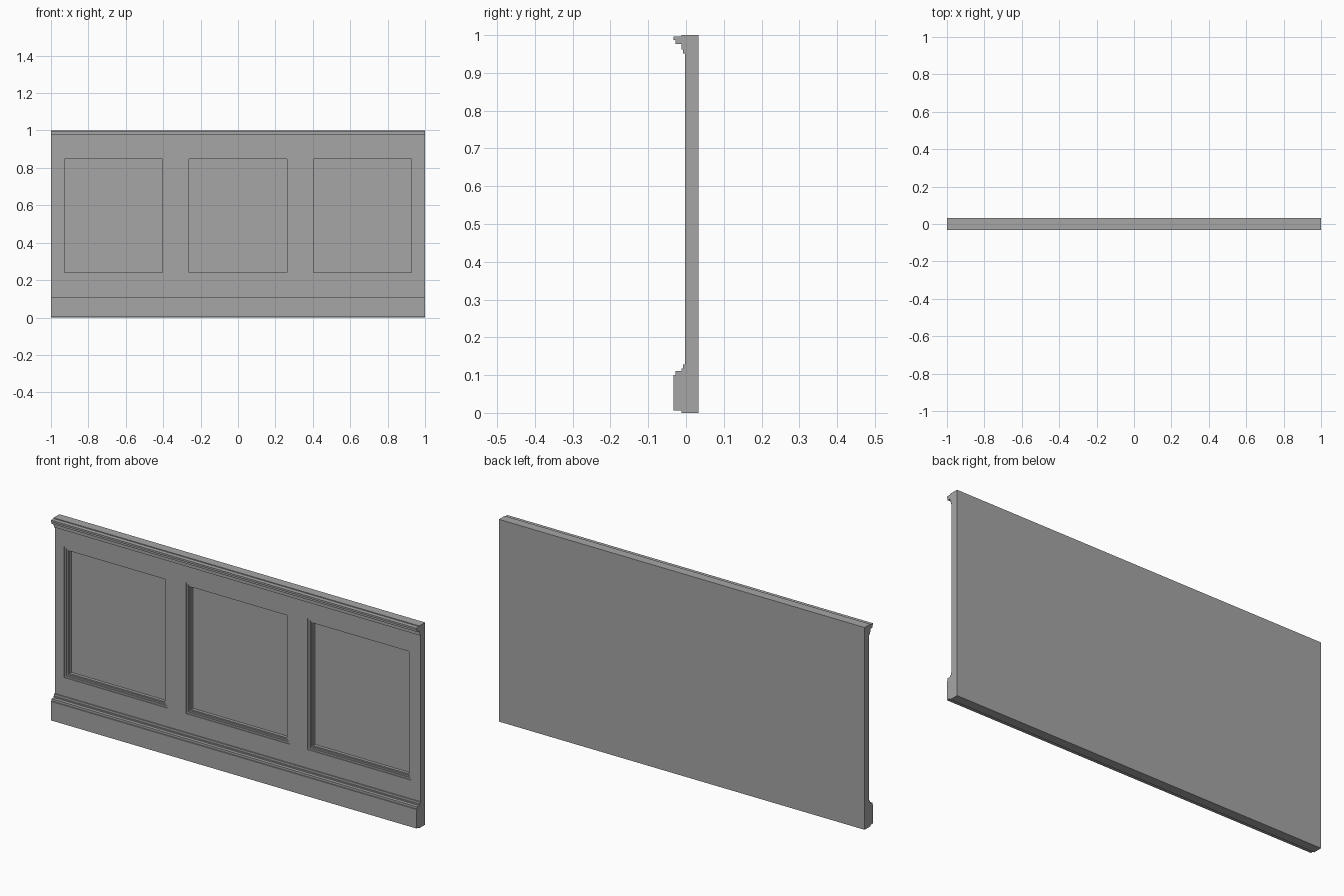
import bpy, bmesh

if "Cube" in bpy.data.objects:
    bpy.data.objects.remove(bpy.data.objects["Cube"], do_unlink=True)

paint = bpy.data.materials.new("grey_paint")
paint.use_nodes = True
GREY = (0.38, 0.38, 0.38, 1)
paint.diffuse_color = GREY
paint.node_tree.nodes["Principled BSDF"].inputs["Base Color"].default_value = GREY

FRONT, BACK = -0.003, 0.033


def finish(name, bm):
    bmesh.ops.recalc_face_normals(bm, faces=bm.faces)
    mesh = bpy.data.meshes.new(name)
    bm.to_mesh(mesh)
    bm.free()
    mesh.materials.append(paint)
    obj = bpy.data.objects.new(name, mesh)
    bpy.context.collection.objects.link(obj)
    return obj


def moulding(name, profile):
    """Run a (y, z) profile along the full width."""
    bm = bmesh.new()
    face = bm.faces.new([bm.verts.new((-1, y, z)) for y, z in profile])
    res = bmesh.ops.extrude_face_region(bm, geom=[face])
    verts = [g for g in res["geom"] if isinstance(g, bmesh.types.BMVert)]
    bmesh.ops.translate(bm, verts=verts, vec=(2, 0, 0))
    return finish(name, bm)


# Wall board: gridded front with three stepped, recessed panels
HALF = 0.2833
xs = [-1] + [c + s * HALF for c in (-2 / 3, 0, 2 / 3) for s in (-1, 1)] + [1]
zs = [0, 0.22, 0.868, 1]
bm = bmesh.new()
grid = [[bm.verts.new((x, FRONT, z)) for x in xs] for z in zs]
panels = []
for j in range(len(zs) - 1):
    for i in range(len(xs) - 1):
        f = bm.faces.new((grid[j][i], grid[j][i + 1],
                          grid[j + 1][i + 1], grid[j + 1][i]))
        if j == 1 and i % 2 == 1:
            panels.append(f)

# Board thickness: sides and back
rim = [e for e in bm.edges if e.is_boundary]
res = bmesh.ops.extrude_edge_only(bm, edges=rim)
back_verts = [g for g in res["geom"] if isinstance(g, bmesh.types.BMVert)]
bmesh.ops.translate(bm, verts=back_verts, vec=(0, BACK - FRONT, 0))
bmesh.ops.holes_fill(bm, edges=[e for e in bm.edges if e.is_boundary], sides=0)

# Each step: inset the panel, then sink it
for inset, drop in ((0, 0.004), (0.012, 0.004), (0.010, 0.004), (0.008, 0.015)):
    if inset:
        bmesh.ops.inset_individual(bm, faces=panels, thickness=inset)
    panels = bmesh.ops.extrude_discrete_faces(bm, faces=panels)["faces"]
    for f in panels:
        bmesh.ops.translate(bm, verts=f.verts, vec=(0, drop, 0))
bmesh.ops.remove_doubles(bm, verts=bm.verts, dist=0.00001)
finish("panelled_board", bm)

# Top rail moulding
moulding("top_moulding", [
    (FRONT, 1), (-0.012, 1), (-0.012, 0.996), (-0.033, 0.996), (-0.033, 0.987),
    (-0.028, 0.987), (-0.028, 0.976), (-0.012, 0.976), (-0.012, 0.962),
    (-0.008, 0.962), (-0.008, 0.951), (FRONT, 0.951)])

# Skirting along the floor
moulding("skirting", [
    (FRONT, 0), (-0.012, 0), (-0.012, 0.006), (-0.033, 0.006), (-0.033, 0.1),
    (-0.028, 0.1), (-0.028, 0.111), (-0.012, 0.111), (-0.012, 0.117),
    (-0.008, 0.117), (-0.008, 0.128), (FRONT, 0.128)])
